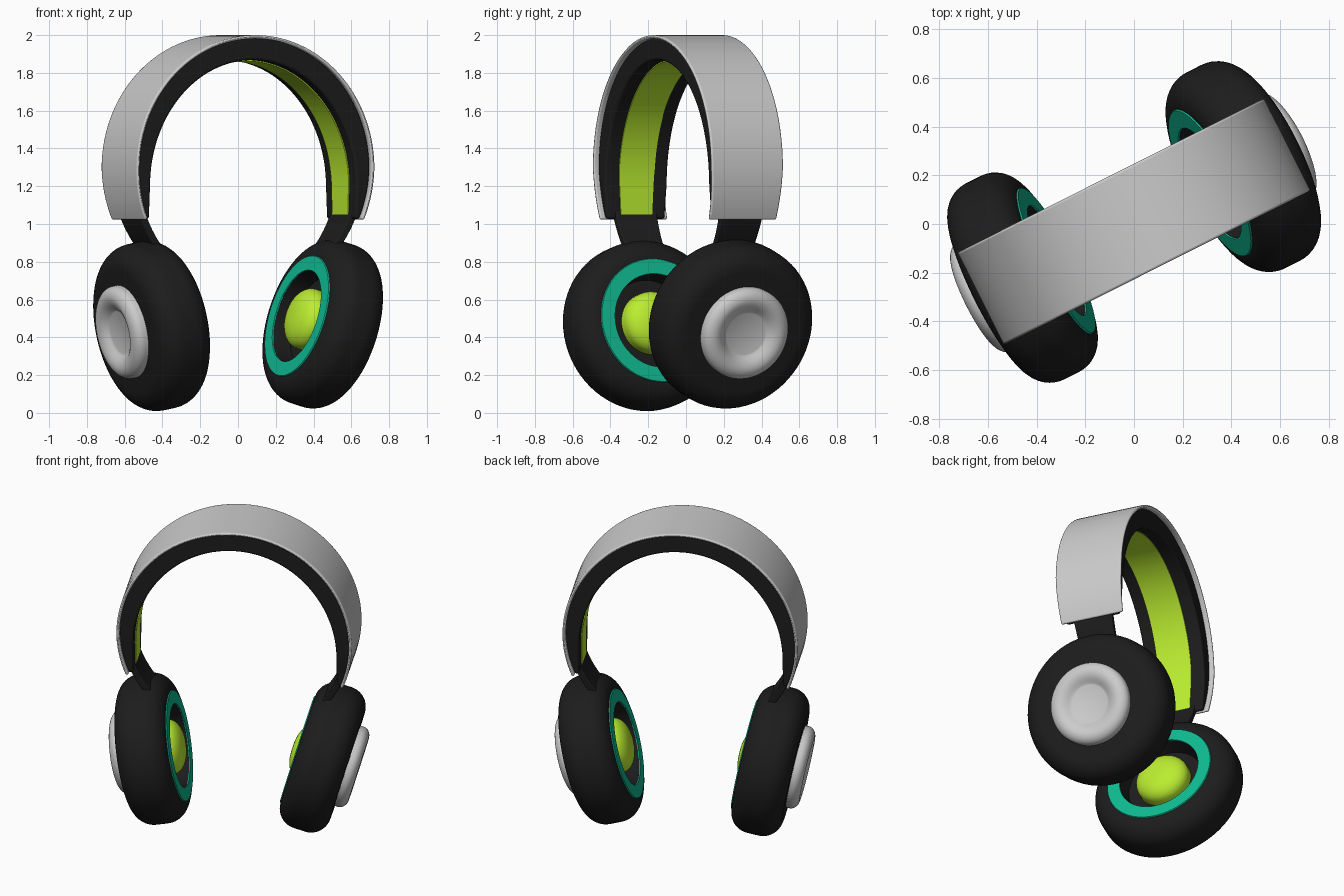
import bpy, bmesh
from math import sin, cos, pi, radians
from mathutils import Matrix

if "Cube" in bpy.data.objects:
    bpy.data.objects.remove(bpy.data.objects["Cube"])

YAW = radians(26.7)
TURN = Matrix.Translation((0, 0.01, 0)) @ Matrix.Rotation(YAW, 4, 'Z')


def material(name, rgb):
    m = bpy.data.materials.new(name)
    m.diffuse_color = (*rgb, 1)
    m.use_nodes = True
    m.node_tree.nodes["Principled BSDF"].inputs["Base Color"].default_value = m.diffuse_color
    return m


BLACK = material("black", (0.012, 0.012, 0.012))
LIME = material("lime", (0.5, 0.85, 0.03))
TEAL = material("teal", (0.005, 0.5, 0.29))


def finish(name, bm, matrix, mat=None, bevel=0, angle=40):
    bmesh.ops.remove_doubles(bm, verts=bm.verts, dist=1e-5)
    bmesh.ops.recalc_face_normals(bm, faces=bm.faces)
    me = bpy.data.meshes.new(name)
    bm.to_mesh(me)
    bm.free()
    ob = bpy.data.objects.new(name, me)
    bpy.context.collection.objects.link(ob)
    ob.matrix_world = matrix
    if mat:
        me.materials.append(mat)
    bpy.ops.object.select_all(action='DESELECT')
    ob.select_set(True)
    bpy.context.view_layer.objects.active = ob
    bpy.ops.object.shade_smooth_by_angle(angle=radians(angle))
    if bevel:
        b = ob.modifiers.new("bevel", 'BEVEL')
        b.width, b.segments = bevel, 3
        b.limit_method, b.angle_limit = 'ANGLE', radians(50)
    return ob


def strip(name, outer, inner, half, mat=None, bevel=0, start=-0.4, end=pi + 0.4, n=72):
    """Solid strip between two curves in the (u, z) plane, with a width along v."""
    bm = bmesh.new()
    rings = []
    for i in range(n + 1):
        t = start + (end - start) * i / n
        (ou, oz), (iu, iz) = outer(t), inner(t)
        h = half - 0.05 * max(0, 1.3 - oz)
        rings.append([bm.verts.new(p) for p in
                      ((ou, -h, oz), (ou, h, oz), (iu, h, iz), (iu, -h, iz))])
    for a, b in zip(rings, rings[1:]):
        for k in range(4):
            bm.faces.new((a[k], a[k - 1], b[k - 1], b[k]))
    bm.faces.new(rings[0])
    bm.faces.new(rings[-1])
    return finish(name, bm, TURN, mat, bevel)


def lathe(name, profile, matrix, mat=None, angle=40, n=72):
    """Revolve (x, radius) points round the local x axis."""
    bm = bmesh.new()
    vs = [bm.verts.new((x, 0, r)) for x, r in profile]
    es = [bm.edges.new(p) for p in zip(vs, vs[1:])]
    bmesh.ops.spin(bm, geom=vs + es, cent=(0, 0, 0), axis=(1, 0, 0),
                   angle=2 * pi, steps=n, use_merge=True)
    bmesh.ops.remove_doubles(bm, verts=bm.verts, dist=1e-5)
    return finish(name, bm, matrix, mat, angle=angle)


def circle(r):
    return lambda t: (r * cos(t), 1.295 + r * sin(t))


def arch(inset):
    def f(t):
        if sin(t) > 0:
            return (0.61 - inset) * cos(t), 1.2 + (0.668 - inset) * sin(t)
        return (0.61 - inset) * (1 if cos(t) > 0 else -1), 1.2 + 0.44 * sin(t)
    return f


# Headband: outer shell, padded core and inner lining
strip("headband_shell", circle(0.705), circle(0.686), 0.212, bevel=0.009)
strip("headband_core", circle(0.69), arch(0), 0.185, BLACK, bevel=0.012)
strip("headband_lining", arch(-0.004), arch(0.006), 0.105, LIME)

# Stems joining the band to the cups, following the band's circle
for side, a0, a1 in (("right", -0.68, -0.3), ("left", pi + 0.3, pi + 0.68)):
    strip(side + "_stem", circle(0.69), circle(0.652), 0.135, BLACK, 0.006, a0, a1, 10)

# Ear cup profiles; local +x points towards the head
arc = [(k * pi / 20) for k in range(11)]
cup = ([(0.06, 0), (0.06, 0.235), (0.155, 0.25)]
       + [(0.035 + 0.12 * cos(a), 0.33 + 0.12 * sin(a)) for a in arc]
       + [(-0.035 - 0.12 * sin(a), 0.33 + 0.12 * cos(a)) for a in arc]
       + [(-0.155, 0)])
ring = [(0.15, 0.25), (0.161, 0.252), (0.161, 0.33), (0.15, 0.336), (0.15, 0.25)]
dome = [(0.055, 0.165), (0.1, 0.165)] + [
    (0.1 + 0.09 * sin(a), 0.165 * cos(a) ** 0.8 if a < 1.57 else 0) for a in arc[1:]]
cap = ([(-0.15, 0.25), (-0.175, 0.25)]
       + [(-0.175 - 0.05 * sin(a), 0.19 + 0.06 * cos(a)) for a in arc[1:]]
       + [(-0.222, 0.17), (-0.212, 0.15), (-0.2, 0.133), (-0.19, 0.12), (-0.188, 0.115), (-0.188, 0)])

# Two ear cups, each tilted with its lower edge towards the middle
for side, u, z, tilt, spin in (("left", -0.512, 0.46, 11, 0), ("right", 0.502, 0.47, 16, pi)):
    m = (TURN @ Matrix.Translation((u, 0, z)) @ Matrix.Rotation(spin, 4, 'Z')
         @ Matrix.Rotation(radians(-tilt), 4, 'Y'))
    lathe(side + "_cup", cup, m, BLACK)
    lathe(side + "_cushion_ring", ring, m, TEAL)
    lathe(side + "_speaker_dome", dome, m, LIME, 60)
    lathe(side + "_outer_cap", cap, m)
